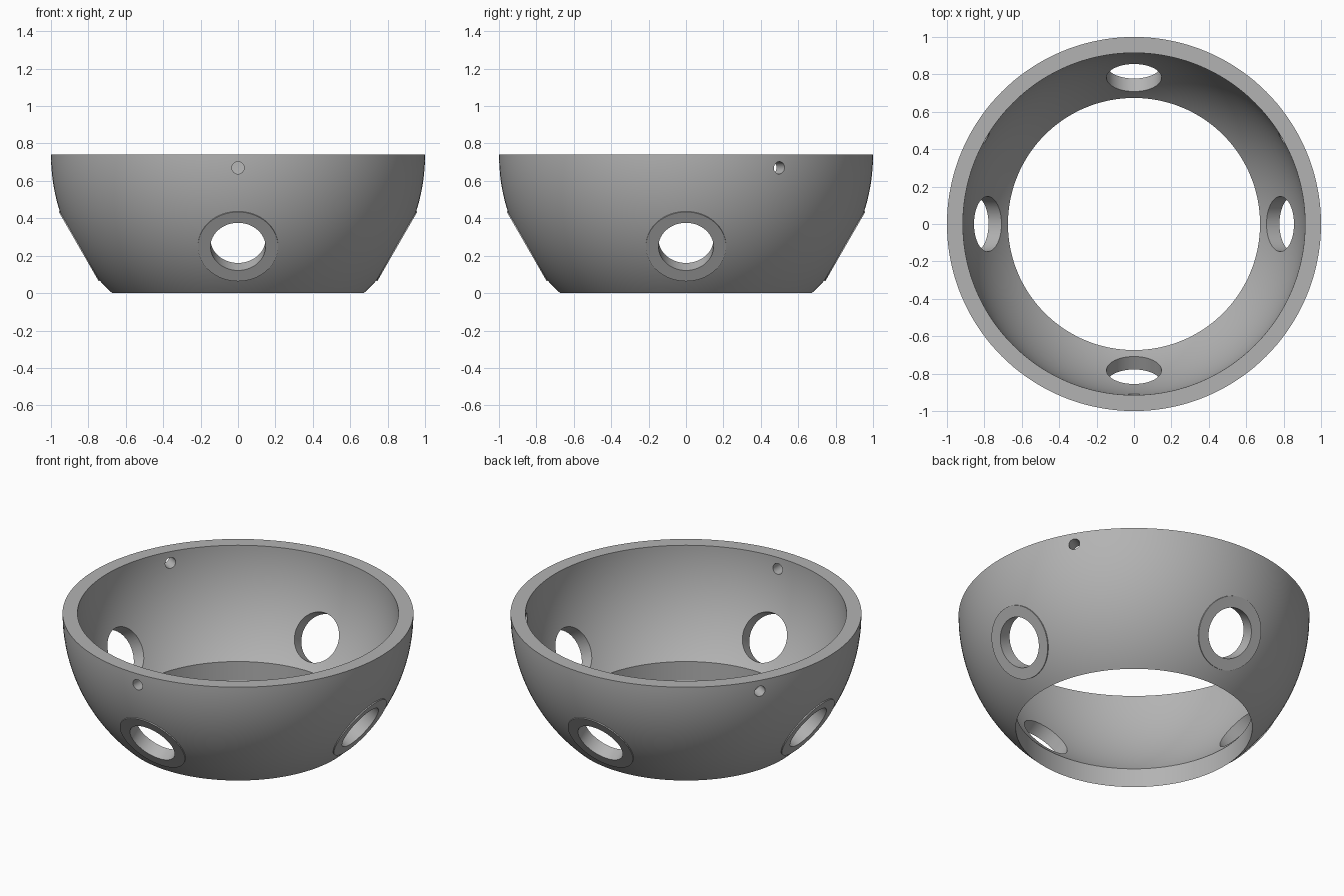
import bpy, bmesh, math
from mathutils import Matrix, Vector

if "Cube" in bpy.data.objects:
    bpy.data.objects.remove(bpy.data.objects["Cube"], do_unlink=True)

TOP = 0.74        # rim height, also the centre of both spheres
OUTER, INNER, BASE = 1.0, 0.915, 0.674
CENTRE = Vector((0, 0, TOP))

grey = bpy.data.materials.new("plain grey")
grey.use_nodes = True
grey.diffuse_color = (0.45, 0.45, 0.45, 1)
grey.node_tree.nodes["Principled BSDF"].inputs["Base Color"].default_value = (0.45, 0.45, 0.45, 1)


def make_object(name, bm):
    bmesh.ops.recalc_face_normals(bm, faces=bm.faces)
    mesh = bpy.data.meshes.new(name)
    bm.to_mesh(mesh)
    bm.free()
    mesh.materials.append(grey)
    obj = bpy.data.objects.new(name, mesh)
    bpy.context.collection.objects.link(obj)
    return obj


def arc(radius, steps):
    """Sphere profile from the base opening up to the rim."""
    start = math.acos(BASE / radius)
    return [Vector((radius * math.cos(start * (1 - i / steps)), 0,
                    TOP - radius * math.sin(start * (1 - i / steps))))
            for i in range(steps + 1)]


def cylinders(name, radius, near, far, origin, directions, segments=64):
    """Cylinders along several directions, between two distances from the origin."""
    bm = bmesh.new()
    for d in directions:
        place = Matrix.Translation(origin + d * (near + far) / 2)
        turn = d.to_track_quat('Z', 'Y').to_matrix().to_4x4()
        bmesh.ops.create_cone(bm, cap_ends=True, segments=segments, radius1=radius,
                              radius2=radius, depth=far - near, matrix=place @ turn)
    obj = make_object(name, bm)
    obj.hide_render = True
    return obj


def combine(target, tool, operation):
    mod = target.modifiers.new(tool.name, 'BOOLEAN')
    mod.operation, mod.solver, mod.object = operation, 'EXACT', tool
    bpy.context.view_layer.objects.active = target
    bpy.ops.object.modifier_apply(modifier=mod.name)
    bpy.data.objects.remove(tool, do_unlink=True)


# Bowl shell: closed cross-section spun around z
bm = bmesh.new()
points = arc(OUTER, 32) + arc(INNER, 32)[::-1]
ring = [bm.verts.new(p) for p in points]
edges = [bm.edges.new((ring[i - 1], ring[i])) for i in range(len(ring))]
bmesh.ops.spin(bm, geom=ring + edges, cent=(0, 0, 0), axis=(0, 0, 1),
               angle=math.tau, steps=144, use_merge=True)
bmesh.ops.remove_doubles(bm, verts=bm.verts, dist=1e-5)
bowl = make_object("bowl_shell", bm)

# Four ports, angled thirty degrees downward, each with a flat raised seat
slope = math.radians(30)
ports = [Vector((math.cos(a) * math.cos(slope), math.sin(a) * math.cos(slope), -math.sin(slope)))
         for a in (i * math.pi / 2 for i in range(4))]
combine(bowl, cylinders("port_pocket", 0.2, 0.965, 1.1, CENTRE, ports), 'DIFFERENCE')
combine(bowl, cylinders("port_seat", 0.214, 0.945, 0.983, CENTRE, ports), 'UNION')
combine(bowl, cylinders("port_hole", 0.147, 0.8, 1.1, CENTRE, ports), 'DIFFERENCE')

# Three small screw holes just below the rim
screws = [Vector((math.cos(a), math.sin(a), 0))
          for a in (math.radians(d) for d in (-90, 30, 150))]
combine(bowl, cylinders("screw_hole", 0.033, 0.8, 1.1, Vector((0, 0, 0.67)), screws, 32), 'DIFFERENCE')

bpy.ops.object.select_all(action='DESELECT')
bowl.select_set(True)
bpy.context.view_layer.objects.active = bowl
bpy.ops.object.shade_smooth_by_angle(angle=math.radians(25))
